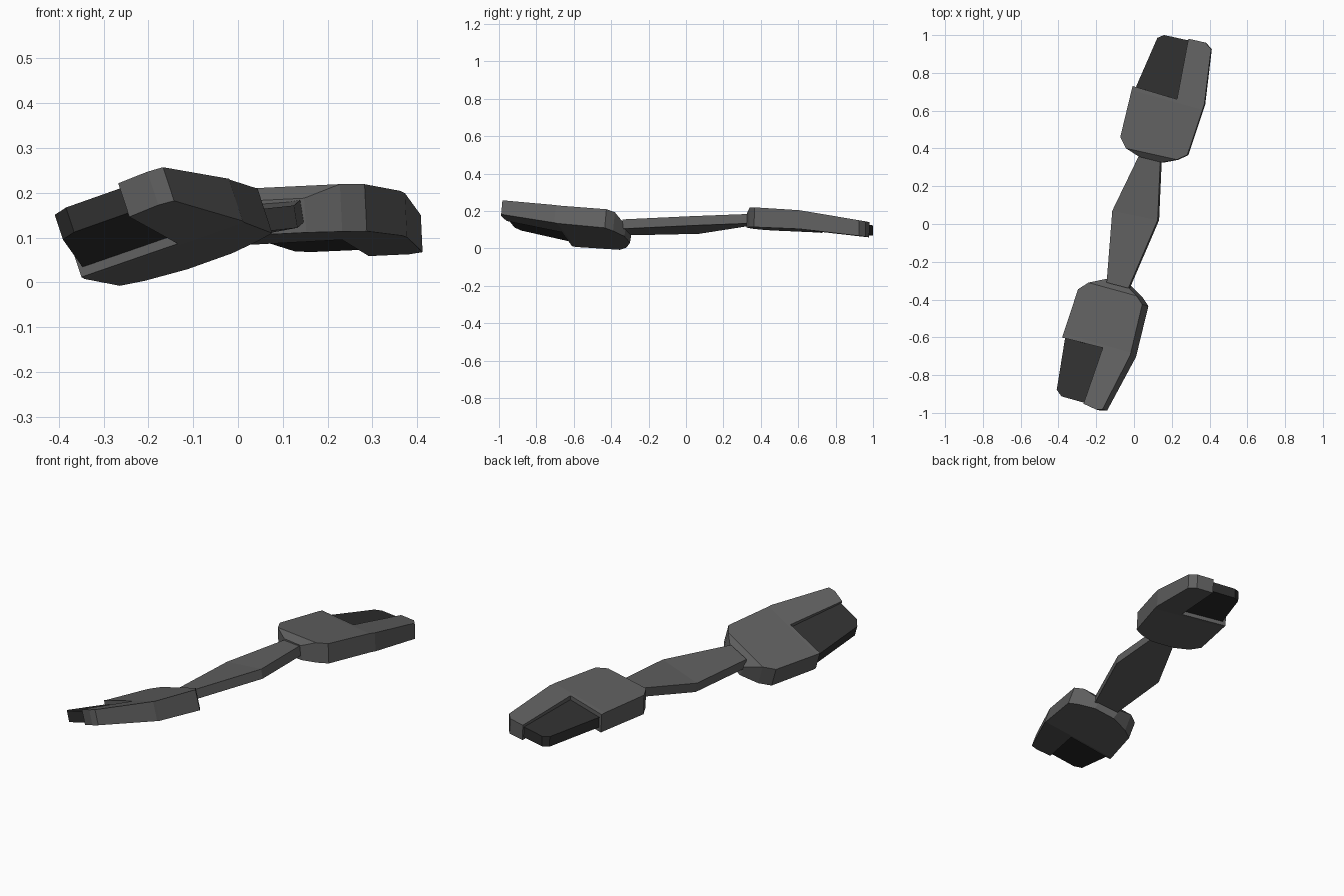
import bpy, bmesh
from mathutils import Vector

cube = bpy.data.objects.get("Cube")
if cube:
    bpy.data.objects.remove(cube, do_unlink=True)


def material(name, value):
    m = bpy.data.materials.new(name)
    m.use_nodes = True
    color = (value, value, value, 1)
    m.diffuse_color = color
    bsdf = m.node_tree.nodes["Principled BSDF"]
    bsdf.inputs["Base Color"].default_value = color
    bsdf.inputs["Roughness"].default_value = 0.8
    return m


grey = material("mid grey", 0.115)
dark = material("charcoal grey", 0.028)

ALONG = Vector((0.27, 0.963))     # long axis of the whole model
ACROSS = Vector((0.963, -0.27))   # width axis


def interpolate(table, s):
    (a, b, c) = table
    p, q = (a, b) if abs(s) < abs(b[0]) else (b, c)
    f = (s - p[0]) / (q[0] - p[0])
    return [u + (v - u) * f for u, v in zip(p, q)]


def finish(bm, name, mat):
    bmesh.ops.recalc_face_normals(bm, faces=bm.faces)
    me = bpy.data.meshes.new(name)
    bm.to_mesh(me)
    bm.free()
    me.materials.append(mat)
    ob = bpy.data.objects.new(name, me)
    bpy.context.scene.collection.objects.link(ob)
    return ob


def slab(name, outline, mat, table, roll, thick=None, drop=0):
    """Flat outline made into a plate that bends and rolls with the pad.
    table rows: distance along axis, middle height, thickness."""
    bm = bmesh.new()
    low = [bm.verts.new((x, y, -0.5)) for x, y in outline]
    high = [bm.verts.new((x, y, 0.5)) for x, y in outline]
    bm.faces.new(low[::-1])
    bm.faces.new(high)
    n = len(outline)
    for i in range(n):
        j = (i + 1) % n
        bm.faces.new((low[i], low[j], high[j], high[i]))
    lowered = set(high[1:3]) if drop else set()
    # crease across the bend
    bend = ALONG * table[1][0]
    if not drop:
        bmesh.ops.bisect_plane(bm, geom=bm.verts[:] + bm.edges[:] + bm.faces[:],
                               plane_co=bend.to_3d(), plane_no=ALONG.to_3d())
    for v in bm.verts:
        p = v.co.xy
        s, mid, t = interpolate(table, p.dot(ALONG))
        t = (thick or t) * v.co.z
        z = mid + roll * p.dot(ACROSS) + t
        p = p - ACROSS * roll * t
        v.co = (p.x, p.y, z - (drop if v in lowered else 0))
    return finish(bm, name, mat)


pads = {
    "front": dict(
        table=[(-0.36, 0.098, 0.1), (-0.66, 0.119, 0.095), (-0.99, 0.18, 0.075)],
        roll=0.34, drop=0.045,
        body=[(-.225, -.315), (.03, -.385), (.06, -.43), (-.005, -.70),
              (-.155, -.985), (-.19, -.985), (-.255, -.955), (-.15, -.66),
              (-.365, -.605), (-.28, -.35)],
        insert=[(-.355, -.6), (-.40, -.88), (-.375, -.915), (-.25, -.95),
                (-.2, -.95), (-.13, -.63)],
        collar=[(-.225, -.315), (-.13, -.295), (-.03, -.325), (.03, -.385)]),
    "back": dict(
        table=[(0.43, 0.158, 0.105), (0.68, 0.145, 0.1), (1.0, 0.102, 0.083)],
        roll=0.05, drop=0.03,
        body=[(-.07, .46), (-.04, .40), (.23, .34), (.285, .365), (.375, .635),
              (.41, .925), (.38, .96), (.29, .98), (.23, .66), (-.005, .73)],
        insert=[(.005, .71), (.125, .985), (.16, 1.0), (.32, .965), (.27, .63)],
        collar=[(-.04, .40), (.03, .355), (.15, .325), (.23, .34)]),
}

for side, d in pads.items():
    args = (d["table"], d["roll"])
    slab(side + "_pad", d["body"], grey, *args)
    slab(side + "_pad_insert", d["insert"], dark, *args, thick=0.055)
    slab(side + "_pad_collar", d["collar"], grey, *args, drop=d["drop"])

# Connecting bar: left and right top points at each of its three sections
sections = [((-.145, -.31, .12), (-.03, -.34, .155)),
            ((-.115, .07, .128), (.125, .02, .172)),
            ((.03, .37, .175), (.14, .36, .185))]
bm = bmesh.new()
rings = []
for left, right in sections:
    down = Vector((0.008, 0, -0.05))
    a, b = Vector(left), Vector(right)
    rings.append([bm.verts.new(p) for p in (a, b, b + down, a + down)])
for r, q in zip(rings, rings[1:]):
    for i in range(4):
        j = (i + 1) % 4
        bm.faces.new((r[i], r[j], q[j], q[i]))
bm.faces.new(rings[0])
bm.faces.new(rings[-1])
finish(bm, "connecting_bar", grey)
